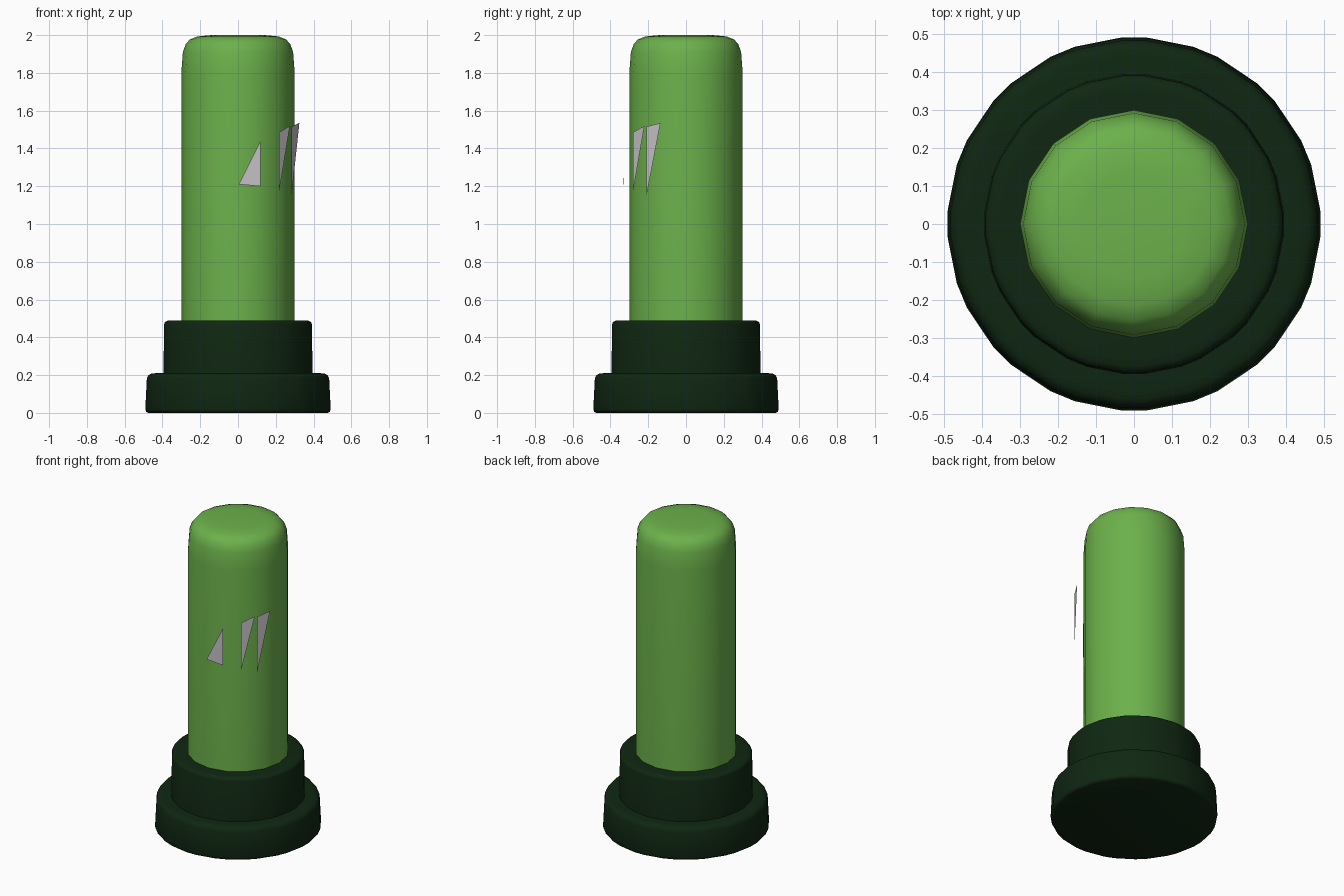
import bpy, bmesh, math

if "Cube" in bpy.data.objects:
    bpy.data.objects.remove(bpy.data.objects["Cube"])


def material(name, rgb):
    m = bpy.data.materials.new(name)
    m.diffuse_color = (*rgb, 1)
    m.use_nodes = True
    m.node_tree.nodes["Principled BSDF"].inputs["Base Color"].default_value = m.diffuse_color
    return m


GREEN = material("leaf green", (0.150, 0.440, 0.070))
DARK = material("dark green", (0.005, 0.020, 0.006))
GREY = material("light grey", (0.56, 0.54, 0.56))

# Plain 16-sided ring, and the same ring with each corner cut off
PLAIN = [k * 22.5 for k in range(16)]
CUT = [k * 22.5 + d for k in range(16) for d in (-4, 4)]


def add_object(name, bm, mat):
    me = bpy.data.meshes.new(name)
    bm.to_mesh(me)
    bm.free()
    me.materials.append(mat)
    ob = bpy.data.objects.new(name, me)
    bpy.context.collection.objects.link(ob)
    return ob


def lathe(name, profile, angles, mat):
    """Stack rings of (radius, height), cap both ends, shade smooth."""
    bm = bmesh.new()
    rings = [[bm.verts.new((r * math.cos(math.radians(a)),
                            r * math.sin(math.radians(a)), z)) for a in angles]
             for r, z in profile]
    n = len(angles)
    for low, high in zip(rings, rings[1:]):
        for i in range(n):
            j = (i + 1) % n
            bm.faces.new((low[i], low[j], high[j], high[i]))
    bm.faces.new(rings[0][::-1])
    bm.faces.new(rings[-1])
    ob = add_object(name, bm, mat)
    bpy.ops.object.select_all(action='DESELECT')
    ob.select_set(True)
    bpy.context.view_layer.objects.active = ob
    bpy.ops.object.shade_smooth_by_angle(angle=math.radians(50))
    return ob


# Wide foot
lathe("foot", [(0.475, 0.0), (0.488, 0.006), (0.492, 0.02), (0.484, 0.18),
               (0.477, 0.198), (0.462, 0.207), (0.44, 0.21)], CUT, DARK)

# Collar standing on the foot
lathe("collar", [(0.396, 0.19), (0.392, 0.47), (0.388, 0.481),
                 (0.375, 0.488), (0.35, 0.49)], CUT, DARK)

# Tall rounded tube
lathe("tube", [(0.30, 0.45), (0.30, 1.80), (0.292, 1.91), (0.277, 1.952),
               (0.255, 1.977), (0.215, 1.993), (0.14, 2.0)], PLAIN, GREEN)

# Three pointed plates floating just off the tube
plates = [
    ((0.005, -0.33, 1.21), (0.12, -0.327, 1.20), (0.12, -0.327, 1.44)),
    ((0.218, -0.28, 1.175), (0.275, -0.22, 1.52), (0.218, -0.28, 1.485)),
    ((0.283, -0.21, 1.145), (0.325, -0.135, 1.535), (0.283, -0.21, 1.515)),
]
for i, corners in enumerate(plates, 1):
    bm = bmesh.new()
    bm.faces.new([bm.verts.new(c) for c in corners])
    add_object(f"pointed_plate_{i}", bm, GREY)
